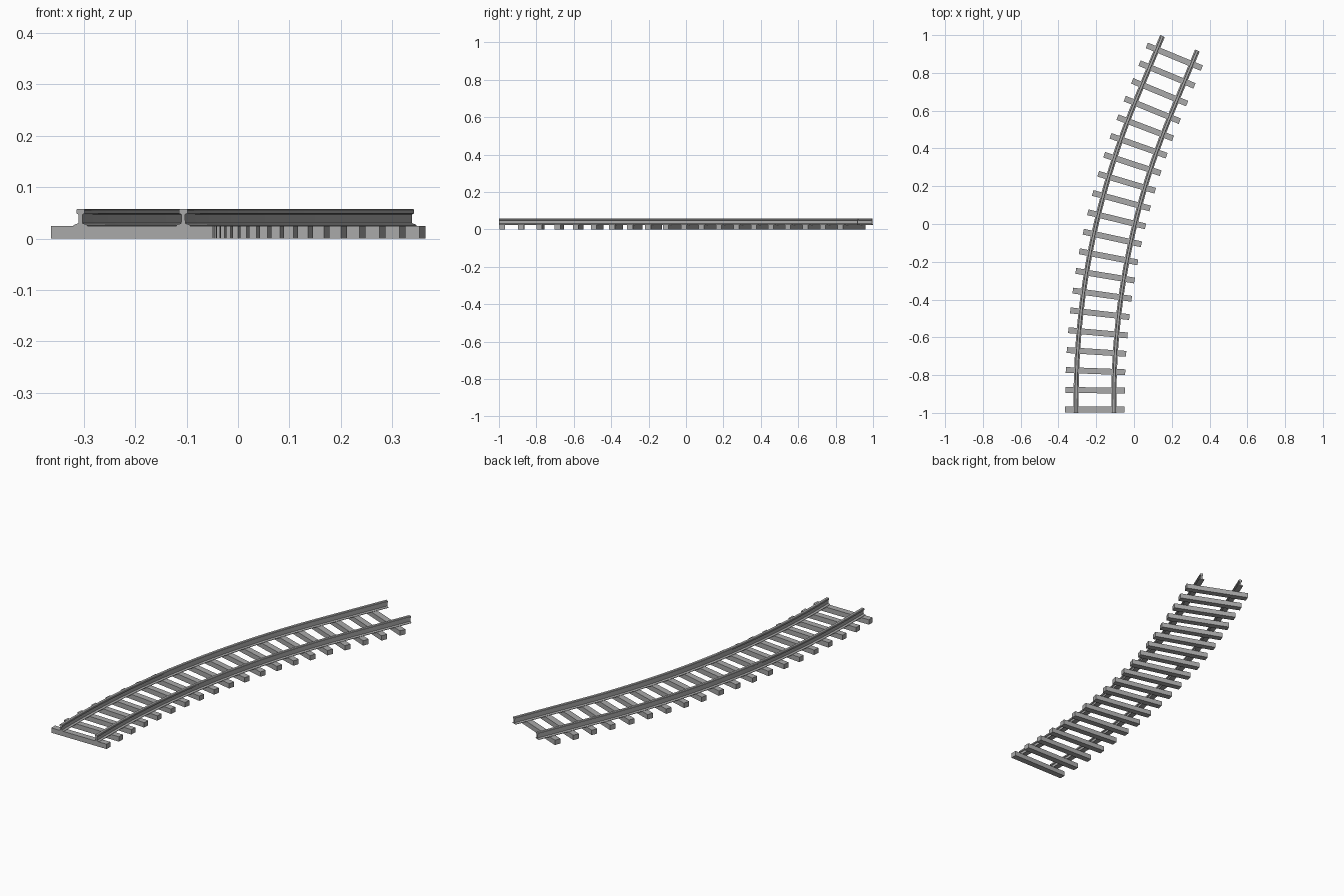
import bpy, bmesh, math
from mathutils import Vector, Matrix

cube = bpy.data.objects.get("Cube")
if cube:
    bpy.data.objects.remove(cube)

# Track centre line: short straight, arc to the right, longer straight
START = Vector((-0.2065, -1.0, 0))
LEAD, RADIUS, TAIL = 0.07, 4.03, 0.373
TURN = math.radians(22.5)
ARC = RADIUS * TURN
LENGTH = LEAD + ARC + TAIL


def frame(s):
    """Matrix at distance s: local x is across the track, local y along it."""
    a = min(max(s - LEAD, 0) / RADIUS, TURN)
    x = RADIUS * (1 - math.cos(a))
    y = min(s, LEAD) + RADIUS * math.sin(a)
    rest = max(s - LEAD - ARC, 0)
    pos = START + Vector((x + rest * math.sin(a), y + rest * math.cos(a), 0))
    return Matrix.Translation(pos) @ Matrix.Rotation(-a, 4, 'Z')


def material(name, value):
    mat = bpy.data.materials.new(name)
    mat.use_nodes = True
    color = (value, value, value, 1)
    mat.diffuse_color = color
    mat.node_tree.nodes["Principled BSDF"].inputs["Base Color"].default_value = color
    return mat


def finish(name, bm, mat):
    bmesh.ops.recalc_face_normals(bm, faces=bm.faces)
    mesh = bpy.data.meshes.new(name)
    bm.to_mesh(mesh)
    bm.free()
    mesh.materials.append(mat)
    obj = bpy.data.objects.new(name, mesh)
    bpy.context.collection.objects.link(obj)
    return obj


grey = material("track grey", 0.4)

# Rail section, right half from foot to head, then mirrored
half = [(0.0135, 0.024), (0.0135, 0.0265), (0.004, 0.03), (0.0035, 0.047),
        (0.008, 0.049), (0.008, 0.056), (0.006, 0.058)]
section = half + [(-x, z) for x, z in reversed(half)]

# Rails swept along the centre line
stations = [0] + [LEAD + ARC * i / 24 for i in range(25)] + [LENGTH]
for name, offset in (("right_rail", -0.1), ("left_rail", 0.1)):
    bm = bmesh.new()
    rings = [[bm.verts.new(frame(s) @ Vector((offset + x, 0, z))) for x, z in section]
             for s in stations]
    n = len(section)
    for a, b in zip(rings, rings[1:]):
        for i in range(n):
            j = (i + 1) % n
            bm.faces.new((a[i], a[j], b[j], b[i]))
    bm.faces.new(rings[0])
    bm.faces.new(rings[-1])
    rail = finish(name, bm, grey)
    bpy.ops.object.select_all(action='DESELECT')
    rail.select_set(True)
    bpy.context.view_layer.objects.active = rail
    bpy.ops.object.shade_smooth_by_angle(angle=math.radians(20))

# Sleepers, evenly spaced boxes under the rails
for i in range(20):
    bm = bmesh.new()
    size = Matrix.Diagonal((0.315, 0.031, 0.025, 1))
    place = frame(0.018 + i * 0.1016) @ Matrix.Translation((0, 0, 0.0125))
    bmesh.ops.create_cube(bm, size=1, matrix=place @ size)
    finish(f"sleeper_{i + 1}", bm, grey)
